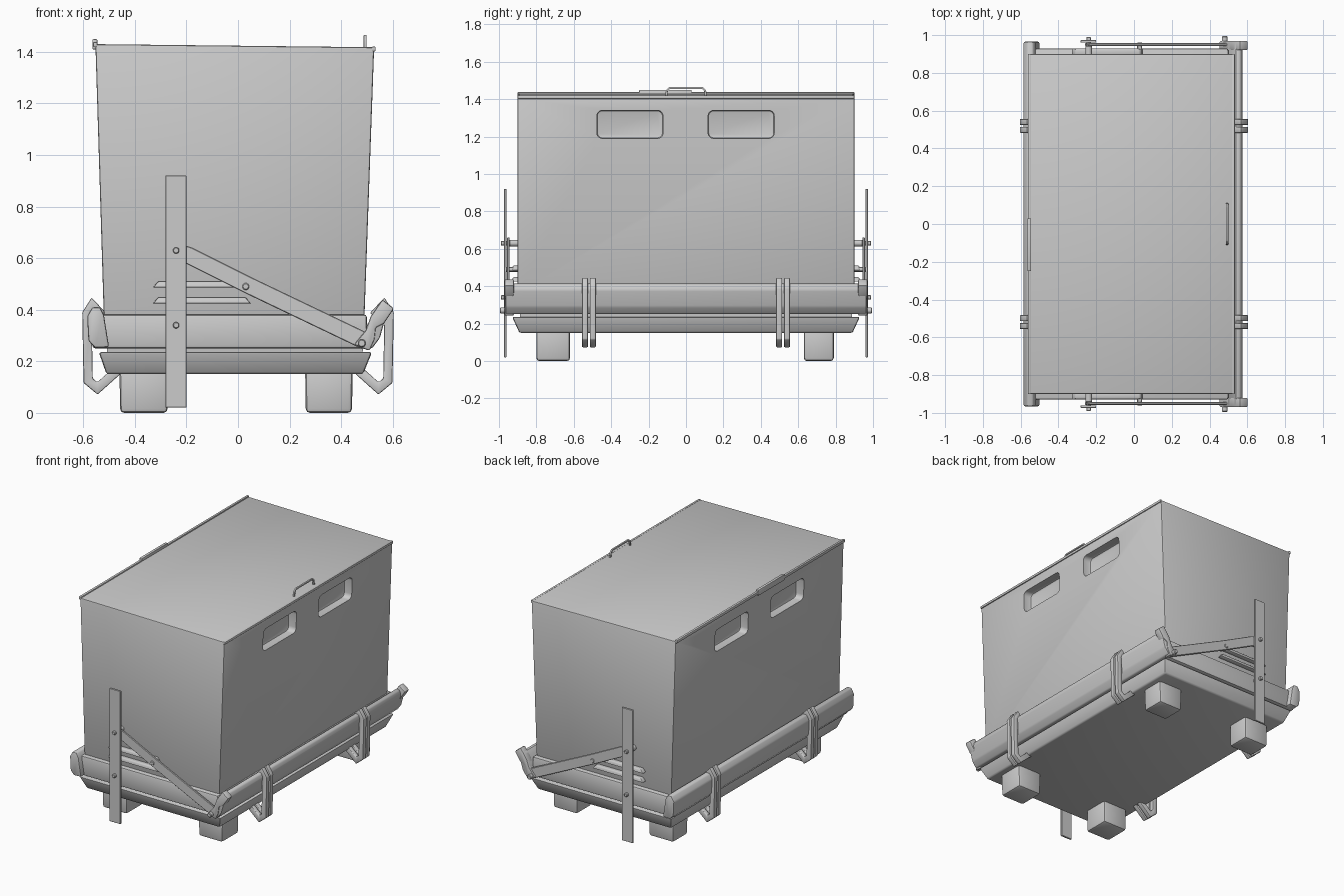
import bpy, bmesh, math
from mathutils import Vector

if "Cube" in bpy.data.objects:
    bpy.data.objects.remove(bpy.data.objects["Cube"])


def finish(name, bm, bevel=0.0, seg=2):
    bmesh.ops.recalc_face_normals(bm, faces=bm.faces)
    if bevel:
        sharp = [e for e in bm.edges if e.calc_face_angle(0) > math.radians(20)]
        bmesh.ops.bevel(bm, geom=sharp, offset=bevel, segments=seg, profile=0.5,
                        affect='EDGES', clamp_overlap=True)
    me = bpy.data.meshes.new(name)
    bm.to_mesh(me)
    bm.free()
    ob = bpy.data.objects.new(name, me)
    bpy.context.collection.objects.link(ob)
    return ob


def prism(name, pts, axis, a, b, bevel=0.0, seg=2):
    """Extrude a 2D outline along an axis ('y': pts are x,z / 'x': pts are y,z)."""
    put = (lambda p, t: (p[0], t, p[1])) if axis == 'y' else (lambda p, t: (t, p[0], p[1]))
    bm = bmesh.new()
    va = [bm.verts.new(put(p, a)) for p in pts]
    vb = [bm.verts.new(put(p, b)) for p in pts]
    bm.faces.new(va)
    bm.faces.new(vb)
    n = len(pts)
    for i in range(n):
        bm.faces.new((va[i], va[(i + 1) % n], vb[(i + 1) % n], vb[i]))
    return finish(name, bm, bevel, seg)


def ribbon(path, thick):
    """Outline of an open path with constant thickness and mitred bends."""
    p = [Vector(q) for q in path]
    left, right = [], []
    for i, q in enumerate(p):
        d0 = (q - p[i - 1]).normalized() if i else (p[1] - p[0]).normalized()
        d1 = (p[i + 1] - q).normalized() if i < len(p) - 1 else d0
        m = (d0 + d1).normalized()
        off = Vector((-m.y, m.x)) * (thick / 2 / max(m.dot(d0), 0.5))
        left.append(q + off)
        right.append(q - off)
    return [tuple(q) for q in left + right[::-1]]


def frustum(name, low, high, z0, z1, bevel=0.0, tilt=0.0):
    """Tapered box; rects are (x0, x1, y0, y1); tilt lowers the top at +x."""
    bm = bmesh.new()
    rows = []
    for (x0, x1, y0, y1), z, t in ((low, z0, 0), (high, z1, tilt)):
        rows.append([bm.verts.new(c) for c in ((x0, y0, z), (x1, y0, z - t), (x1, y1, z - t), (x0, y1, z))])
    bm.faces.new(rows[0])
    bm.faces.new(rows[1])
    for i in range(4):
        j = (i + 1) % 4
        bm.faces.new((rows[0][i], rows[0][j], rows[1][j], rows[1][i]))
    return finish(name, bm, bevel)


def bolt(name, x, z, y0, y1, r):
    pts = [(x + r * math.cos(k * math.pi / 6), z + r * math.sin(k * math.pi / 6)) for k in range(12)]
    return prism(name, pts, 'y', y0, y1, 0.004, 1)


def rounded(y0, y1, z0, z1, r):
    pts = []
    for k, (cy, cz) in enumerate(((y1 - r, z1 - r), (y0 + r, z1 - r), (y0 + r, z0 + r), (y1 - r, z0 + r))):
        for s in range(6):
            a = (k + s / 5) * math.pi / 2
            pts.append((cy + r * math.cos(a), cz + r * math.sin(a)))
    return pts


# Container body with slightly flared sides
body = frustum("container_body", (-0.52, 0.49, -0.9, 0.9), (-0.553, 0.528, -0.9, 0.9), 0.36, 1.43, 0.008, 0.012)

# Recessed hand pockets on both long sides
cutters = []
for y in (-0.3, 0.295):
    for x0, x1 in ((0.465, 0.65), (-0.65, -0.49)):
        c = prism("pocket_cutter", rounded(y - 0.177, y + 0.177, 1.19, 1.34, 0.03), 'x', x0, x1, 0.01)
        c.hide_render = True
        cutters.append(c)
        m = body.modifiers.new("pocket", 'BOOLEAN')
        m.object = c
        m.operation = 'DIFFERENCE'
        m.solver = 'EXACT'

# Lid edges, hinge tab and lifting handle
frustum("lid_edge_left", (-0.562, -0.545, -0.9, 0.9), (-0.562, -0.545, -0.9, 0.9), 1.418, 1.438, 0.004)
frustum("lid_edge_right", (0.518, 0.534, -0.9, 0.9), (0.518, 0.534, -0.9, 0.9), 1.402, 1.42, 0.004)
frustum("hinge_tab", (-0.565, -0.545, -0.25, 0.03), (-0.565, -0.545, -0.25, 0.03), 1.41, 1.449, 0.004)
prism("lid_handle", ribbon([(-0.107, 1.41), (-0.102, 1.446), (-0.088, 1.46), (0.088, 1.46),
                            (0.102, 1.446), (0.107, 1.41)], 0.011), 'x', 0.487, 0.499, 0.003)

# Base: core, lower band and upper skirt
frustum("base_core", (-0.5, 0.48, -0.88, 0.88), (-0.52, 0.49, -0.9, 0.9), 0.16, 0.37)
frustum("lower_band", (-0.51, 0.485, -0.89, 0.89), (-0.54, 0.52, -0.93, 0.93), 0.15, 0.236, 0.01)
frustum("upper_skirt", (-0.565, 0.5, -0.93, 0.93), (-0.565, 0.5, -0.93, 0.93), 0.25, 0.382, 0.012)

# Side boards running the full length
prism("side_board_left", [(-0.5, 0.255), (-0.555, 0.252), (-0.58, 0.28), (-0.585, 0.375),
                          (-0.565, 0.41), (-0.535, 0.41), (-0.52, 0.38)], 'y', -0.965, 0.965, 0.008)
prism("side_board_right", [(0.48, 0.25), (0.52, 0.25), (0.55, 0.29), (0.575, 0.38), (0.565, 0.41),
                           (0.54, 0.415), (0.525, 0.385), (0.5, 0.34)], 'y', -0.965, 0.965, 0.008)

# Paired bent straps gripping the side boards
strap = [(0.45, 0.18), (0.545, 0.095), (0.581, 0.125), (0.586, 0.385), (0.565, 0.418), (0.525, 0.375)]
for side, name in ((1, "right"), (-1, "left")):
    outline = [(side * x, z) for x, z in ribbon(strap, 0.036)]
    for y in (-0.54, -0.498, 0.498, 0.54):
        prism("strap_" + name, outline, 'y', y - 0.016, y + 0.016, 0.006)

# Feet
for x0, x1 in ((-0.46, -0.27), (0.26, 0.445)):
    for y0, y1 in ((-0.8, -0.62), (0.63, 0.79)):
        frustum("foot", (x0 + 0.003, x1 - 0.003, y0, y1), (x0, x1, y0, y1), 0.0, 0.18, 0.016)

# End mechanisms: upright bar, bent link, lever, bolts and guide ribs
for s, end in ((-1, "front"), (1, "back")):
    prism(end + "_upright_bar", [(-0.282, 0.02), (-0.2, 0.02), (-0.2, 0.92), (-0.282, 0.92)],
          'y', s * 0.96, s * 0.973, 0.002, 1)
    prism(end + "_link", ribbon([(-0.25, 0.63), (-0.19, 0.61), (0.04, 0.495), (0.5, 0.275)], 0.066),
          'y', s * 0.943, s * 0.957, 0.003, 1)
    prism(end + "_lever", [(0.45, 0.265), (0.51, 0.24), (0.53, 0.285), (0.535, 0.33), (0.565, 0.345),
                           (0.605, 0.405), (0.56, 0.44), (0.515, 0.375), (0.495, 0.32)],
          'y', s * 0.92, s * 0.97, 0.008)
    for x, z in ((-0.24, 0.63), (-0.24, 0.34)):
        bolt(end + "_bolt", x, z, s * 0.89, s * 0.99, 0.013)
        bolt(end + "_spacer", x, z, s * 0.89, s * 0.945, 0.019)
    bolt(end + "_pivot_bolt", 0.48, 0.27, s * 0.92, s * 0.995, 0.016)
    bolt(end + "_link_pin", 0.03, 0.49, s * 0.89, s * 0.962, 0.014)
    for z in (0.436, 0.498):
        frustum(end + "_guide_rib", (-0.33, 0.05, min(s * 0.89, s * 0.932), max(s * 0.89, s * 0.932)),
                (-0.31, 0.03, min(s * 0.89, s * 0.925), max(s * 0.89, s * 0.925)), z - 0.012, z + 0.012, 0.006)

# Bake the pockets, then shade
bpy.ops.object.select_all(action='DESELECT')
body.select_set(True)
bpy.context.view_layer.objects.active = body
bpy.ops.object.convert(target='MESH')
for c in cutters:
    bpy.data.objects.remove(c)
bpy.ops.object.select_all(action='SELECT')
bpy.ops.object.shade_smooth_by_angle(angle=math.radians(35))
